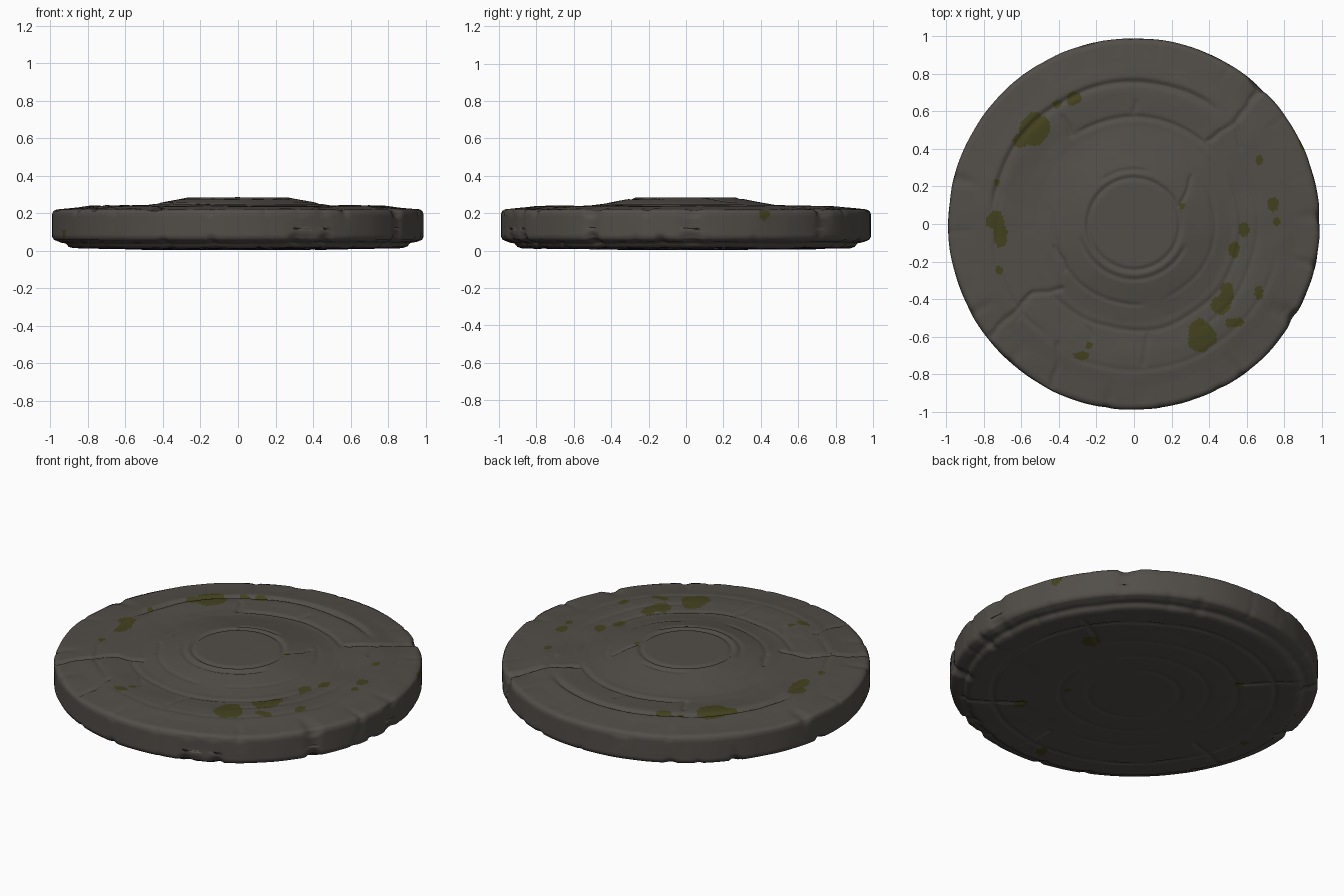
import bpy, bmesh, math
from mathutils import Vector, noise

SEG = 400

def material(name, rgb):
    m = bpy.data.materials.new(name)
    m.diffuse_color = (*rgb, 1)
    return m

stone = material("weathered stone", (0.085, 0.075, 0.065))
moss = material("dark moss", (0.056, 0.052, 0.013))

# Cross-section (radius, height) from the top centre over the rim to the bottom centre
PROFILE = [(0, .284), (.27, .283), (.31, .275), (.46, .247), (.52, .238), (.60, .236),
           (.70, .240), (.79, .238), (.86, .229), (.97, .220), (.987, .212), (.994, .195),
           (.994, .075), (.985, .058), (.955, .046), (.92, .040), (.905, .022), (.88, .014),
           (.74, .010), (.45, .006), (.28, .004), (0, .004)]

# Worn arcs: radius, start angle, sweep, depth, width
ARCS_TOP = [(.245, 0, 360, .010, .010), (.295, 190, 150, .008, .010), (.29, 70, 60, .008, .010),
            (.43, 170, 110, .006, .010), (.43, 290, 120, .004, .010), (.57, 42, 85, .011, .013),
            (.57, 215, 175, .007, .012), (.755, 52, 125, .014, .014), (.76, 185, 50, .006, .011),
            (.66, 300, 90, .005, .011), (.78, 240, 110, .004, .014)]
ARCS_BOTTOM = [(.25, 0, 360, .005, .010), (.40, 0, 360, .005, .010), (.56, 30, 240, .005, .012),
               (.76, 0, 360, .008, .010)]
# Cracks: x1, y1, x2, y2, depth
CRACKS_TOP = [(.40, .45, .53, .54, .012), (.53, .54, .72, .75, .014), (.53, .54, .58, .40, .008),
              (-.38, -.34, -.55, -.38, .010), (-.55, -.38, -.80, -.62, .013),
              (-.40, -.64, -.43, -.86, .009), (-.55, -.38, -.62, -.50, .006),
              (-.42, -.12, -.36, -.24, .010), (.25, .10, .31, .25, .007),
              (-.33, .48, -.38, .57, .010), (.08, -.58, .05, -.76, .006), (0, .56, 0, .64, .006),
              (-.30, -.48, -.22, -.60, .005), (-.72, .2, -.74, -.2, .006)]
CRACKS_BOTTOM = [(.40, -.45, .66, -.68, .01), (-.37, .43, -.62, .66, .01),
                 (-.6, -.2, -.85, -.3, .008), (.1, -.6, .1, -.88, .008), (.5, .3, .72, .42, .008)]

# Moss patches: x, y, half-size along x, half-size along y
MOSS_TOP = [(-.53, .50, .075, .085), (-.60, .45, .045, .035), (-.32, .67, .042, .035),
            (-.41, .64, .022, .022), (-.74, .02, .052, .045), (-.71, -.07, .035, .065),
            (.50, -.36, .042, .055), (.46, -.43, .052, .055), (.36, -.59, .075, .085),
            (.535, -.14, .03, .045), (.585, -.03, .027, .042), (.74, .10, .03, .038),
            (.76, .01, .018, .027), (.67, .34, .022, .032), (.665, -.36, .026, .045),
            (.54, -.525, .045, .027), (-.28, -.705, .037, .022), (-.24, -.645, .016, .018),
            (.255, .095, .016, .018), (-.73, .22, .015, .018), (-.72, -.245, .018, .02)]
MOSS_BOTTOM = [(.54, .28, .05, .045), (.40, -.47, .03, .04), (-.37, .43, .03, .025),
               (-.02, -.80, .03, .035), (-.80, -.03, .02, .02), (.30, -.20, .02, .02)]
MOSS_SIDE = [(-.94, -.34, .09), (.90, .42, .195)]

def segment_distance(p, x1, y1, x2, y2):
    a, b = Vector((x1, y1)), Vector((x2, y2))
    t = max(0, min(1, (p - a).dot(b - a) / (b - a).length_squared))
    return (p - a - (b - a) * t).length

def relief(x, y, arcs, cracks, shift):
    """Depth of the carving at one point of a flat side."""
    q = Vector((x * 4, y * 4, shift))
    wob = noise.noise(q)
    r = math.hypot(x, y) + .012 * wob * min(1, math.hypot(x, y) * 1.5)
    a = math.degrees(math.atan2(y, x)) % 360
    d = 0
    for ra, start, sweep, depth, width in arcs:
        if abs(r - ra) > .05:
            continue
        t = (a - start) % 360
        if t < sweep:
            fade = 1 if sweep == 360 else min(1, t / 10, (sweep - t) / 10)
            d = max(d, depth * fade * math.exp(-((r - ra) / width) ** 2))
    p = Vector((x + .02 * noise.noise(q * 2.5), y + .02 * noise.noise(q * 2.5 + Vector((9, 3, 1)))))
    for x1, y1, x2, y2, depth in cracks:
        s = segment_distance(p, x1, y1, x2, y2)
        if s < .04:
            d = max(d, depth * math.exp(-(s / .011) ** 2))
    swell = .004 * noise.noise(q * .9 + Vector((5, 5, 5))) + .002 * noise.noise(q * 2.2)
    return -d + swell * min(1, r * 2)

# Resample the profile finely
rows = []
for i, ((r1, z1), (r2, z2)) in enumerate(zip(PROFILE, PROFILE[1:])):
    step = .0095 if i < 10 else .012
    n = max(2, round(math.hypot(r2 - r1, z2 - z1) / step))
    rows += [(r1 + (r2 - r1) * k / n, z1 + (z2 - z1) * k / n, i) for k in range(n)]
rows = rows[1:]

# Stone slab: revolved profile with carved relief and a chipped rim
bm = bmesh.new()
rings = []
for r, z, i in rows:
    ring = []
    for k in range(SEG):
        a = 2 * math.pi * k / SEG
        c, s = math.cos(a), math.sin(a)
        rr, zz = r, z
        if r > .84:
            w = min(1, (r - .84) / .1)
            edge = noise.noise(Vector((c * 7, s * 7, z * 3)))
            chip = max(0, noise.noise(Vector((c * 11, s * 11, 4 + z * 4))) - .2)
            corner = 1 if (z > .19 or z < .08) else .35
            rr -= w * (.004 * edge + .004 + .035 * chip * corner)
            zz -= w * .02 * chip * (1 if z > .12 else -1)
        if z > .215:
            zz += relief(r * c, r * s, ARCS_TOP, CRACKS_TOP, 0)
        elif z < .045:
            zz = max(0, zz - relief(r * c, r * s, ARCS_BOTTOM, CRACKS_BOTTOM, 7))
        ring.append(bm.verts.new((rr * c, rr * s, zz)))
    rings.append(ring)
top = bm.verts.new((0, 0, PROFILE[0][1]))
bottom = bm.verts.new((0, 0, PROFILE[-1][1]))
for k in range(SEG):
    j = (k + 1) % SEG
    bm.faces.new((top, rings[0][k], rings[0][j]))
    bm.faces.new((bottom, rings[-1][j], rings[-1][k]))
    for u, v in zip(rings, rings[1:]):
        bm.faces.new((u[k], v[k], v[j], u[j]))

# Moss: faces inside wobbly patches
def mossy(p):
    w = 1 + .35 * noise.noise(p * 14)
    if math.hypot(p.x, p.y) > .9 and .05 < p.z < .215:
        return any((p - Vector(m)).length < .03 * w for m in MOSS_SIDE)
    patches = MOSS_TOP if p.z > .12 else MOSS_BOTTOM
    return any(abs(p.x - x) < .12 and math.hypot((p.x - x) / a, (p.y - y) / b) < w
               for x, y, a, b in patches)

for f in bm.faces:
    f.smooth = True
    f.material_index = int(mossy(f.calc_center_median()))

mesh = bpy.data.meshes.new("stone_disc")
bm.to_mesh(mesh)
bm.free()
mesh.materials.append(stone)
mesh.materials.append(moss)
disc = bpy.data.objects.new("stone_disc", mesh)
bpy.context.collection.objects.link(disc)
